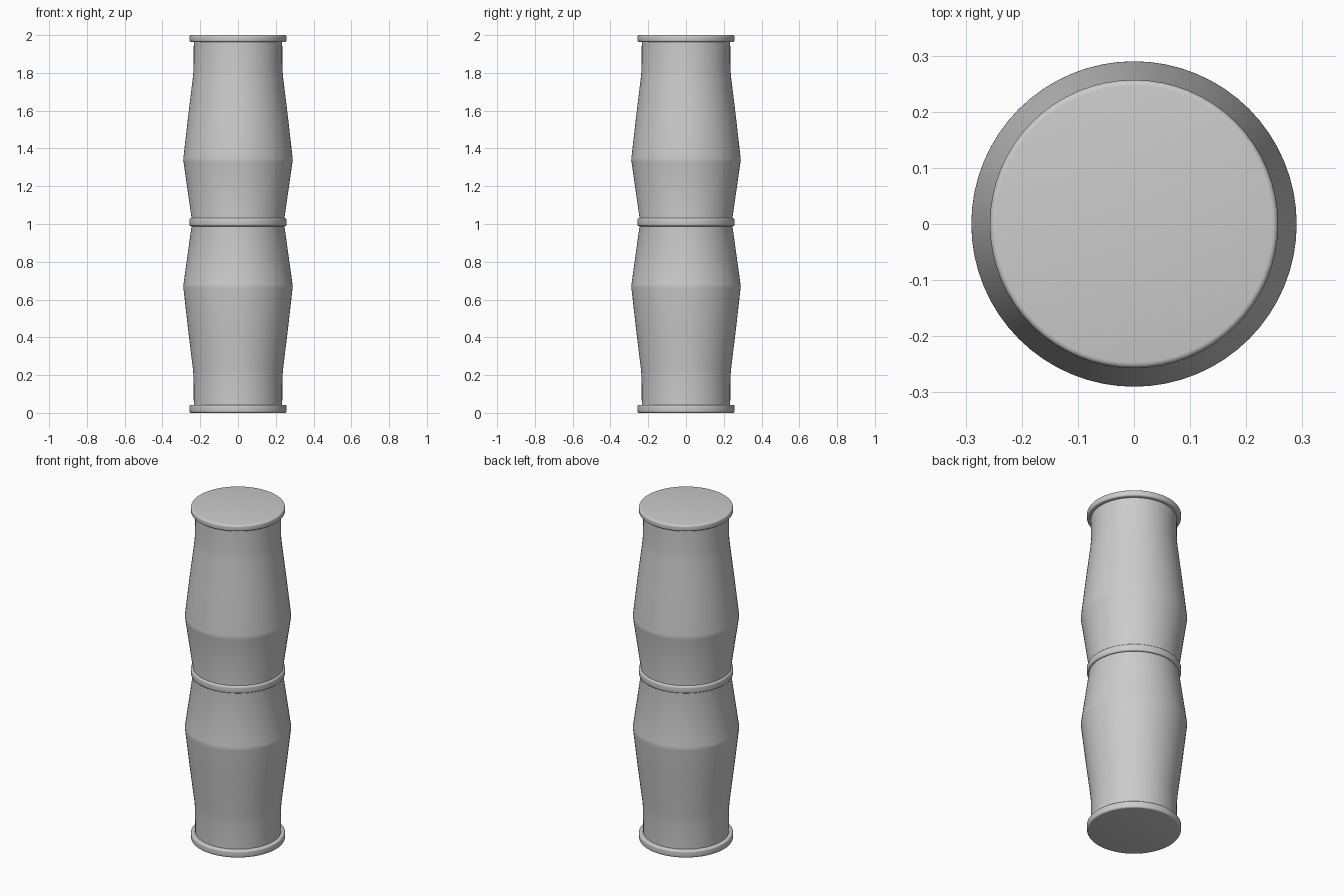
import bpy, bmesh
from math import cos, sin, tau, radians

if "Cube" in bpy.data.objects:
    bpy.data.objects.remove(bpy.data.objects["Cube"])

SIDES = 64


def lathe(name, profile, angle=40):
    """Revolve (radius, z) points listed bottom to top and cap both ends."""
    bm = bmesh.new()
    rings = [[bm.verts.new((r * cos(tau * i / SIDES), r * sin(tau * i / SIDES), z))
              for i in range(SIDES)] for r, z in profile]
    for low, high in zip(rings, rings[1:]):
        for i in range(SIDES):
            j = (i + 1) % SIDES
            bm.faces.new((low[i], low[j], high[j], high[i]))
    bm.faces.new(rings[0][::-1])
    bm.faces.new(rings[-1])
    mesh = bpy.data.meshes.new(name)
    bm.to_mesh(mesh)
    bm.free()
    obj = bpy.data.objects.new(name, mesh)
    bpy.context.collection.objects.link(obj)
    bpy.ops.object.select_all(action='DESELECT')
    obj.select_set(True)
    bpy.context.view_layer.objects.active = obj
    bpy.ops.object.shade_smooth_by_angle(angle=radians(angle))
    return obj


def rim(name, z0, z1, radius=0.257, bevel=0.01):
    """Flat disc with rounded outer edges."""
    quarter = [(radius - bevel + bevel * sin(a), bevel * (1 - cos(a)))
               for a in (tau / 4 * k / 4 for k in range(5))]
    lower = [(r, z0 + d) for r, d in quarter]
    upper = [(r, z1 - d) for r, d in reversed(quarter)]
    return lathe(name, lower + upper)


# Double-bulged body, mirrored about the waist
half = [(0.234, 0.02), (0.235, 0.19), (0.239, 0.235), (0.264, 0.44),
        (0.289, 0.66), (0.29, 0.672), (0.288, 0.685)]
waist = [(0.243, 1.01)]
body = lathe("body", half + waist + [(r, 2.01 - z) for r, z in reversed(half)])
top_z = max(v.co.z for v in body.data.vertices)
for v in body.data.vertices:
    if v.co.z == top_z:
        v.co.z = 1.985

# Rims at the base, waist and top
rim("base_rim", 0.0, 0.043)
rim("waist_rim", 0.988, 1.032)
rim("top_rim", 1.963, 2.0)
